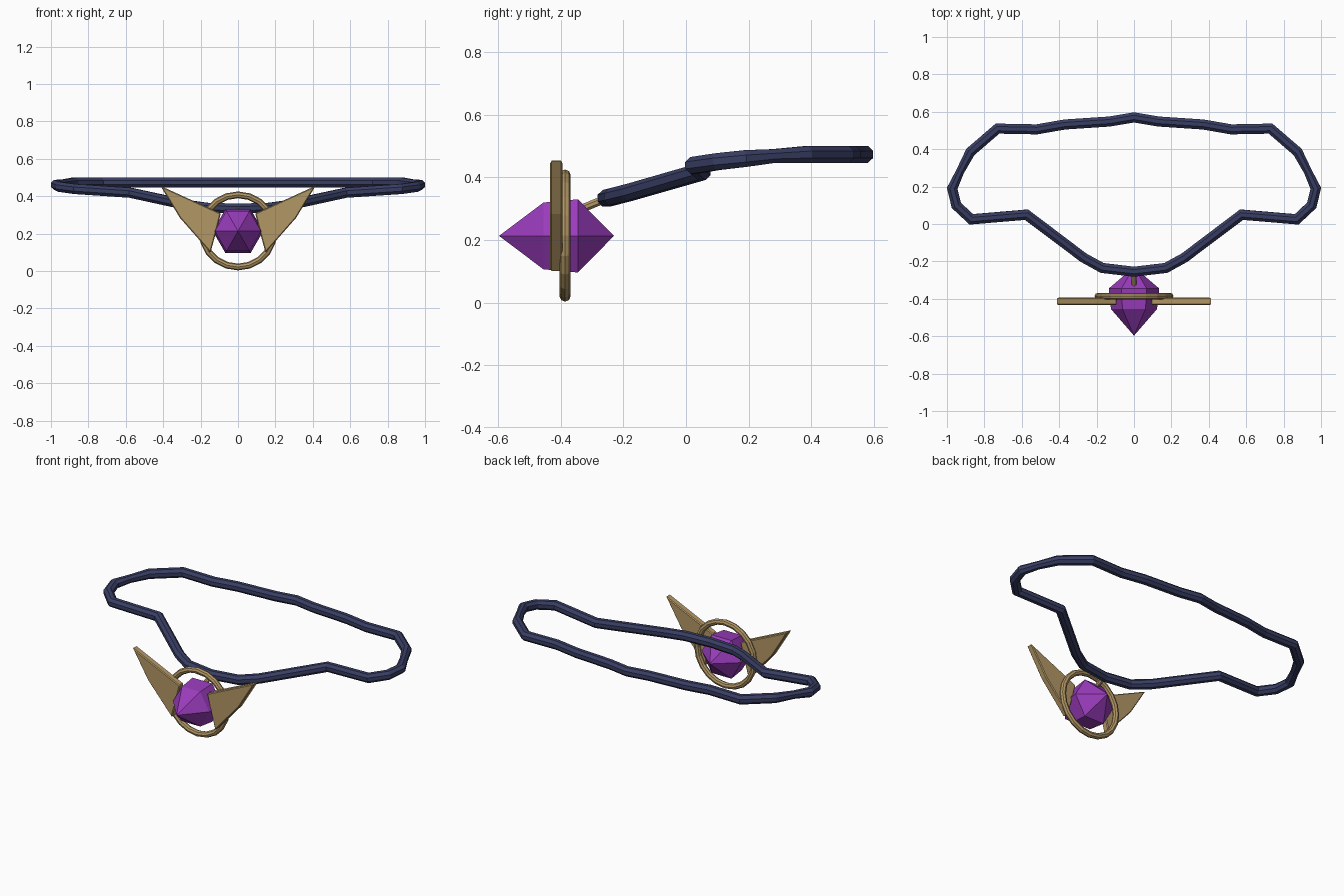
import bpy, bmesh, math
from mathutils import Vector

if "Cube" in bpy.data.objects:
    bpy.data.objects.remove(bpy.data.objects["Cube"])


def material(name, rgb):
    m = bpy.data.materials.new(name)
    m.diffuse_color = (*rgb, 1)
    m.use_nodes = True
    m.node_tree.nodes["Principled BSDF"].inputs["Base Color"].default_value = m.diffuse_color
    return m


NAVY = material("navy cord", (0.040, 0.048, 0.125))
GOLD = material("antique gold", (0.45, 0.31, 0.13))
PURPLE = material("purple gem", (0.32, 0.045, 0.50))


def make(name, bm, mat):
    bmesh.ops.recalc_face_normals(bm, faces=bm.faces[:])
    me = bpy.data.meshes.new(name)
    bm.to_mesh(me)
    bm.free()
    me.materials.append(mat)
    ob = bpy.data.objects.new(name, me)
    bpy.context.collection.objects.link(ob)
    return ob


def bridge(bm, a, b):
    n = len(a)
    for i in range(n):
        bm.faces.new((a[i], a[(i + 1) % n], b[(i + 1) % n], b[i]))


def tube(name, pts, radius, sides, mat, closed=True, scales=None):
    """Sweep a round section along a path, mitred at the corners."""
    bm = bmesh.new()
    pts = [Vector(p) for p in pts]
    n = len(pts)
    rings = []
    for i, p in enumerate(pts):
        before = pts[i - 1] if closed or i else p
        after = pts[(i + 1) % n] if closed or i < n - 1 else p
        d1, d2 = (p - before).normalized(), (after - p).normalized()
        t = (d1 + d2).normalized()
        miter = 1 / max(t.dot(d2 if d2.length else d1), 0.75)
        side = t.cross(Vector((0, 0, 1)))
        if side.length < 1e-4:
            side = Vector((1, 0, 0))
        side.normalize()
        up = side.cross(t)
        r = radius * (scales[i] if scales else 1)
        rings.append([bm.verts.new(p + side * math.cos(a) * r * miter + up * math.sin(a) * r)
                      for a in (2 * math.pi * (k + 0.5) / sides for k in range(sides))])
    for i in range(n if closed else n - 1):
        bridge(bm, rings[i], rings[(i + 1) % n])
    if not closed:
        bm.faces.new(rings[0])
        bm.faces.new(rings[-1])
    return make(name, bm, mat)


# Neck cord: right half from front to back, mirrored into a closed loop
half = [(0, -0.255, 0.333), (0.17, -0.235, 0.338), (0.27, -0.18, 0.352),
        (0.575, 0.05, 0.418), (0.87, 0.025, 0.438), (0.95, 0.10, 0.450),
        (0.972, 0.19, 0.460), (0.93, 0.28, 0.468), (0.875, 0.385, 0.473),
        (0.73, 0.51, 0.473), (0.52, 0.506, 0.473), (0.37, 0.532, 0.473),
        (0.13, 0.548, 0.473), (0, 0.570, 0.473)]
loop = half + [(-x, y, z) for x, y, z in half[-2:0:-1]]
tube("neck_cord", loop, 0.029, 8, NAVY,
     scales=[0.82 if abs(p[0]) == 0.93 else 1 for p in loop])

# Gold ring around the gem
bm = bmesh.new()
prev = first = None
for i in range(20):
    a = 2 * math.pi * i / 20
    ring = []
    for k in range(8):
        b = 2 * math.pi * k / 8
        r = 0.193 + 0.018 * math.cos(b)
        ring.append(bm.verts.new((r * math.cos(a), -0.386 + 0.018 * math.sin(b),
                                  0.214 + r * math.sin(a))))
    if prev:
        bridge(bm, prev, ring)
    first = first or ring
    prev = ring
bridge(bm, prev, first)
ring_ob = make("pendant_ring", bm, GOLD)

# Short bail joining the pendant to the cord
tube("bail", [(0, -0.37, 0.285), (0, -0.25, 0.334)], 0.014, 8, GOLD, closed=False)

# Hexagonal gem with a long front point and a shorter back point
bm = bmesh.new()
hexes = [[bm.verts.new((r * math.cos(k * math.pi / 3), y, 0.213 + r * math.sin(k * math.pi / 3)))
          for k in range(6)] for y, r in ((-0.455, 0.123), (-0.345, 0.135))]
bridge(bm, *hexes)
for tip_y, h in zip((-0.597, -0.23), hexes):
    tip = bm.verts.new((0, tip_y, 0.213))
    for k in range(6):
        bm.faces.new((h[k], h[(k + 1) % 6], tip))
make("gem", bm, PURPLE)

# Flat gold wings either side of the gem
wing = [(0.415, 0.455), (0.31, 0.283), (0.147, 0.098), (0.118, 0.205), (0.092, 0.308)]
for label, s in (("right", 1), ("left", -1)):
    bm = bmesh.new()
    front, back = [[bm.verts.new((s * x, y, z)) for x, z in wing] for y in (-0.434, -0.394)]
    bridge(bm, front, back)
    bm.faces.new(front)
    bm.faces.new(back)
    ob = make(label + "_wing", bm, GOLD)
    bev = ob.modifiers.new("soft edges", "BEVEL")
    bev.width = 0.005
    bev.segments = 1
